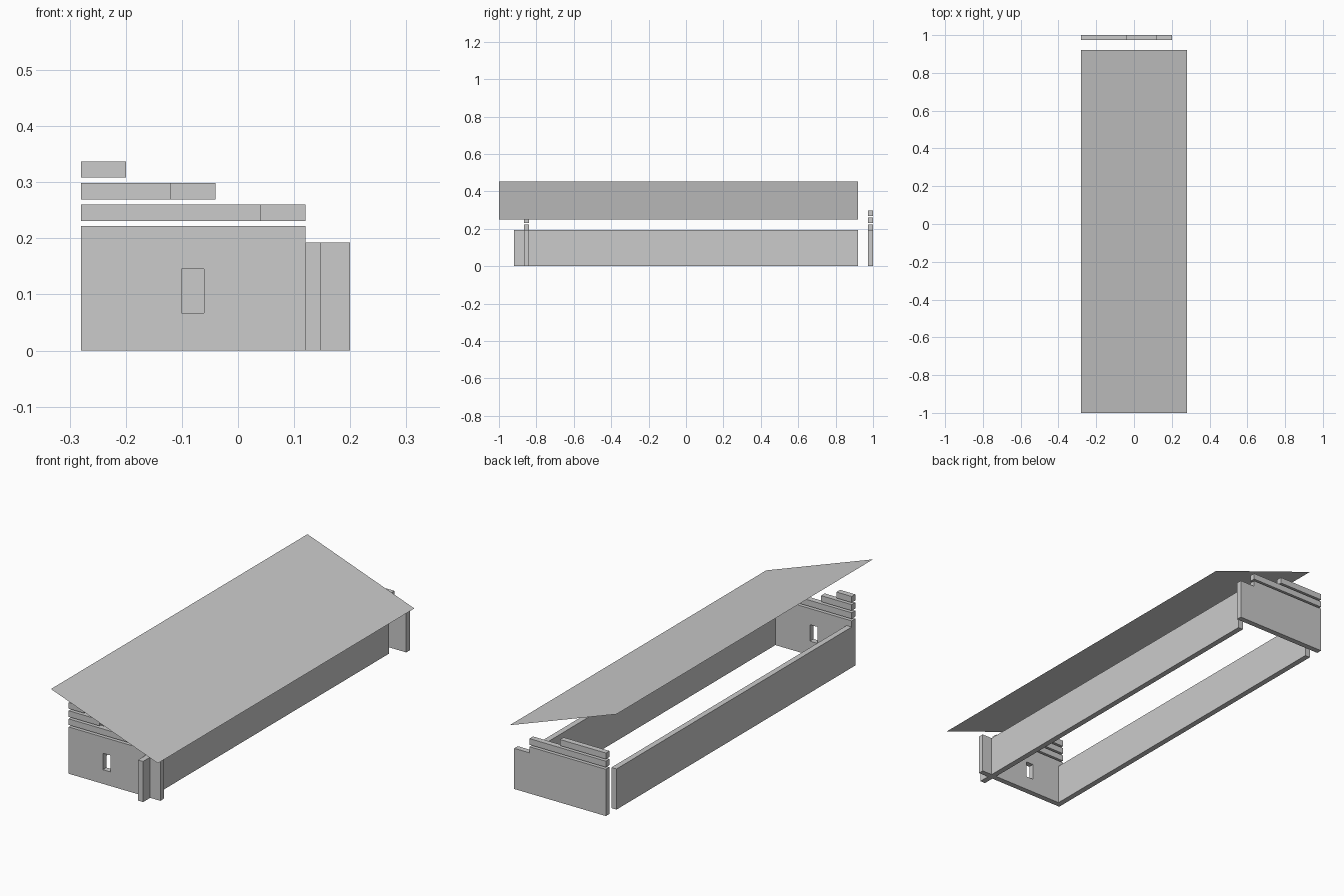
import bpy, math

if "Cube" in bpy.data.objects:
    bpy.data.objects.remove(bpy.data.objects["Cube"])

STEP = 0.0385          # log course height including gap
LOG = 0.029            # log height
T = 0.0267             # wall thickness
SILL = 5 * STEP        # top of the solid walls
LEFT, RIGHT = -0.28, 0.20


def mesh_object(name, verts, faces):
    me = bpy.data.meshes.new(name)
    me.from_pydata(verts, [], faces)
    ob = bpy.data.objects.new(name, me)
    bpy.context.collection.objects.link(ob)
    return ob


def box(name, x, y, z):
    verts = [(a, b, c) for c in z for b in y for a in x]
    faces = [(0, 2, 3, 1), (4, 5, 7, 6), (0, 1, 5, 4),
             (2, 6, 7, 3), (0, 4, 6, 2), (1, 3, 7, 5)]
    return mesh_object(name, verts, faces)


def profile_wall(name, loops, y0):
    """Extrude x-z outlines (inner loops become holes) from y0 to y0 + T."""
    cu = bpy.data.curves.new(name + "_outline", 'CURVE')
    cu.dimensions = '2D'
    cu.fill_mode = 'BOTH'
    cu.extrude = T / 2
    for loop in loops:
        sp = cu.splines.new('POLY')
        sp.points.add(len(loop) - 1)
        for p, (x, z) in zip(sp.points, loop):
            p.co = (x, z, 0, 1)
        sp.use_cyclic_u = True
    ob = bpy.data.objects.new(name, cu)
    ob.rotation_euler = (math.pi / 2, 0, 0)
    ob.location = (0, y0 + T / 2, 0)
    bpy.context.collection.objects.link(ob)
    bpy.ops.object.select_all(action='DESELECT')
    ob.select_set(True)
    bpy.context.view_layer.objects.active = ob
    bpy.ops.object.convert(target='MESH')
    for poly in bpy.context.object.data.polygons:
        poly.use_smooth = False


# End walls: solid with one shortened top log, front one has a window
outline = [(LEFT, 0), (RIGHT, 0), (RIGHT, SILL), (0.12, SILL),
           (0.12, SILL + LOG), (LEFT, SILL + LOG)]
window = [(-0.101, 0.067), (-0.101, 0.145), (-0.061, 0.145), (-0.061, 0.067)]
front_y, back_y = -0.867, 1 - T
profile_wall("front_wall", [outline, window], front_y)
profile_wall("back_wall", [outline], back_y)

# Loose gable logs stepping up under the roof
for end, y, tips in (("front", front_y, (0.04, -0.12, -0.20)),
                     ("back", back_y, (0.12, -0.04))):
    for i, tip in enumerate(tips):
        z = SILL + (i + 1) * STEP
        box(f"{end}_gable_log_{i + 1}", (LEFT, tip), (y, y + T), (z, z + LOG))

# Long side walls; the right one crosses the front wall
box("right_wall", (0.12, 0.12 + T), (-0.92, 0.92), (0, SILL))
box("left_wall", (LEFT, LEFT + T), (front_y + T, 0.92), (0, SILL))

# Single sloping roof sheet
mesh_object("roof", [(-0.28, -1, 0.452), (0.28, -1, 0.25),
                     (0.28, 0.92, 0.25), (-0.28, 0.92, 0.452)], [(0, 1, 2, 3)])
